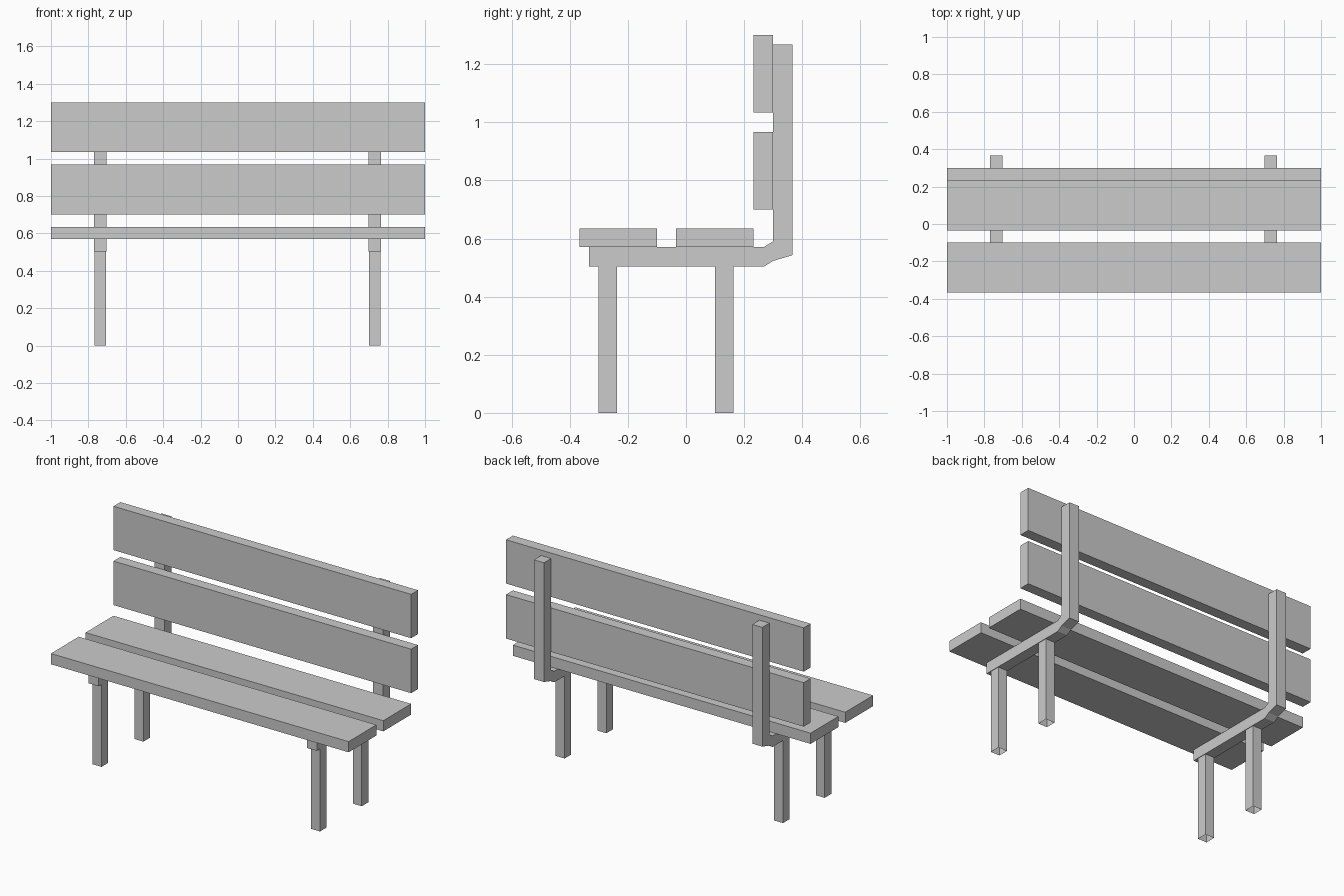
import bpy, bmesh

if "Cube" in bpy.data.objects:
    bpy.data.objects.remove(bpy.data.objects["Cube"])


def make_object(name, bm):
    bmesh.ops.recalc_face_normals(bm, faces=bm.faces)
    mesh = bpy.data.meshes.new(name)
    bm.to_mesh(mesh)
    bm.free()
    obj = bpy.data.objects.new(name, mesh)
    bpy.context.collection.objects.link(obj)
    return obj


def extrude_profile(name, profile, x0, x1):
    """Extrude a (y, z) outline along x."""
    bm = bmesh.new()
    face = bm.faces.new([bm.verts.new((x0, y, z)) for y, z in profile])
    geom = bmesh.ops.extrude_face_region(bm, geom=[face])["geom"]
    verts = [g for g in geom if isinstance(g, bmesh.types.BMVert)]
    bmesh.ops.translate(bm, verts=verts, vec=(x1 - x0, 0, 0))
    # keep both end caps
    if not face.is_valid or len(bm.faces) < len(profile) + 2:
        bmesh.ops.holes_fill(bm, edges=bm.edges, sides=0)
    return make_object(name, bm)


def slat(name, y0, y1, z0, z1):
    return extrude_profile(name, [(y0, z0), (y1, z0), (y1, z1), (y0, z1)], -1, 1)


def leg(name, x, y, w=0.0635, height=0.503):
    """Square tube leg, open at the foot and under the frame."""
    bm = bmesh.new()
    bmesh.ops.create_cube(bm, size=1)
    for v in bm.verts:
        v.co = (x + v.co.x * 0.06, y + v.co.y * w, (v.co.z + 0.5) * height)
    bm.normal_update()
    foot = [f for f in bm.faces if f.normal.z < -0.9]
    bmesh.ops.delete(bm, geom=foot, context='FACES_ONLY')
    mesh = bpy.data.meshes.new(name)
    bm.to_mesh(mesh)
    bm.free()
    bpy.context.collection.objects.link(bpy.data.objects.new(name, mesh))


# Seat and backrest planks
slat("seat_front_slat", -0.367, -0.10, 0.57, 0.635)
slat("seat_rear_slat", -0.034, 0.233, 0.57, 0.635)
slat("back_lower_slat", 0.233, 0.299, 0.70, 0.967)
slat("back_upper_slat", 0.233, 0.299, 1.034, 1.30)

# Bent side frames and their legs
FRAME = [(-0.334, 0.503), (0.267, 0.503), (0.30, 0.523), (0.367, 0.543),
         (0.367, 1.267), (0.299, 1.267), (0.299, 0.59), (0.267, 0.57),
         (-0.334, 0.57)]
for side, x in (("left", -0.736), ("right", 0.731)):
    extrude_profile(side + "_frame", FRAME, x - 0.0335, x + 0.0335)
    leg(side + "_front_leg", x, -0.269)
    leg(side + "_rear_leg", x, 0.132)
